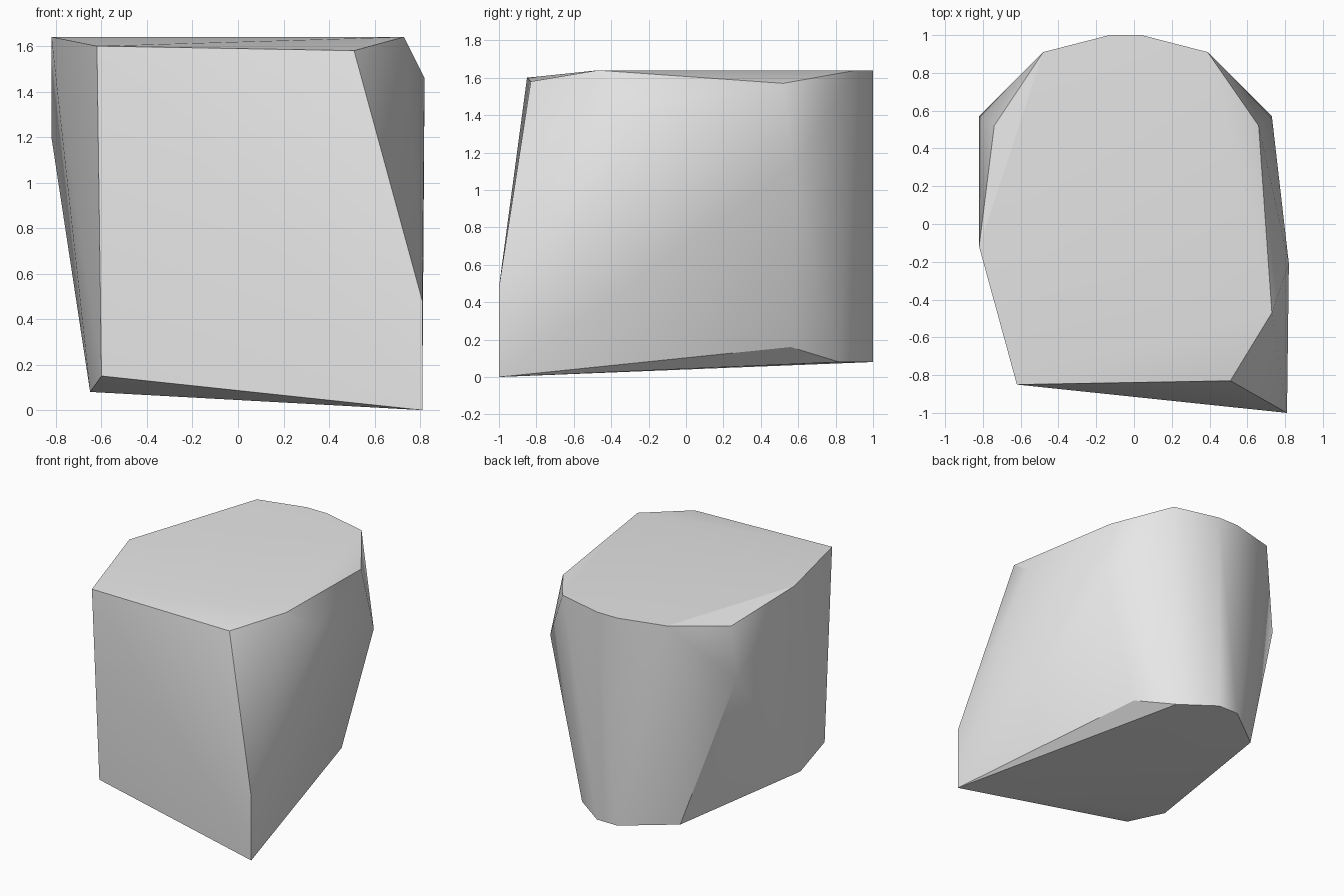
import bpy
import bmesh
from math import radians

default_cube = bpy.data.objects.get("Cube")
if default_cube:
    bpy.data.objects.remove(default_cube, do_unlink=True)


def make_material(name, color):
    mat = bpy.data.materials.new(name)
    mat.use_nodes = True
    mat.diffuse_color = color
    shader = next(n for n in mat.node_tree.nodes if n.type == "BSDF_PRINCIPLED")
    shader.inputs["Base Color"].default_value = color
    return mat


def hull_object(name, corners, material):
    """Wrap a convex block around a handful of corner points."""
    bm = bmesh.new()
    for corner in corners:
        bm.verts.new(corner)
    hull = bmesh.ops.convex_hull(bm, input=bm.verts[:])
    loose = {g for g in hull["geom_interior"] + hull["geom_unused"]
             if isinstance(g, bmesh.types.BMVert)}
    bmesh.ops.delete(bm, geom=list(loose), context="VERTS")
    # Merge the nearly flat triangles into clean facets
    bmesh.ops.dissolve_limit(bm, angle_limit=radians(2),
                             verts=bm.verts[:], edges=bm.edges[:])
    bmesh.ops.recalc_face_normals(bm, faces=bm.faces[:])
    mesh = bpy.data.meshes.new(name)
    bm.to_mesh(mesh)
    bm.free()
    mesh.materials.append(material)
    obj = bpy.data.objects.new(name, mesh)
    bpy.context.collection.objects.link(obj)
    return obj


TOP, BASE = 1.64, 0.08

# Flat top rim and the chipped corners just below it
top_rim = [(x, y, TOP) for x, y in (
    (-.82, -.12), (.73, -.47), (.39, .91), (.04, 1), (-.13, 1), (-.48, .91))]
top_chips = [(-.62, -.85, 1.6), (.51, -.83, 1.58), (.66, .52, 1.57), (-.74, .52, 1.56)]

# Widest points part way down the sides
side_bulges = [(-.82, .57, 1.2), (.73, .57, 1.12), (.82, -.21, 1.46), (.81, -1, .48)]

# Slanted underside, lowest at the front corner
base_rim = [(x, y, BASE) for x, y in (
    (-.65, -.43), (-.47, .74), (-.13, 1), (.04, 1), (.29, .82))]
base_chips = [(.81, -1, 0), (-.6, -.79, .15), (.47, .56, .16)]

stone = make_material("stone grey", (0.8, 0.8, 0.8, 1))
rock = hull_object("rock", top_rim + top_chips + side_bulges + base_rim + base_chips, stone)

# Soft facets with crisp breaks
bpy.ops.object.select_all(action="DESELECT")
rock.select_set(True)
bpy.context.view_layer.objects.active = rock
bpy.ops.object.shade_smooth_by_angle(angle=radians(30))
